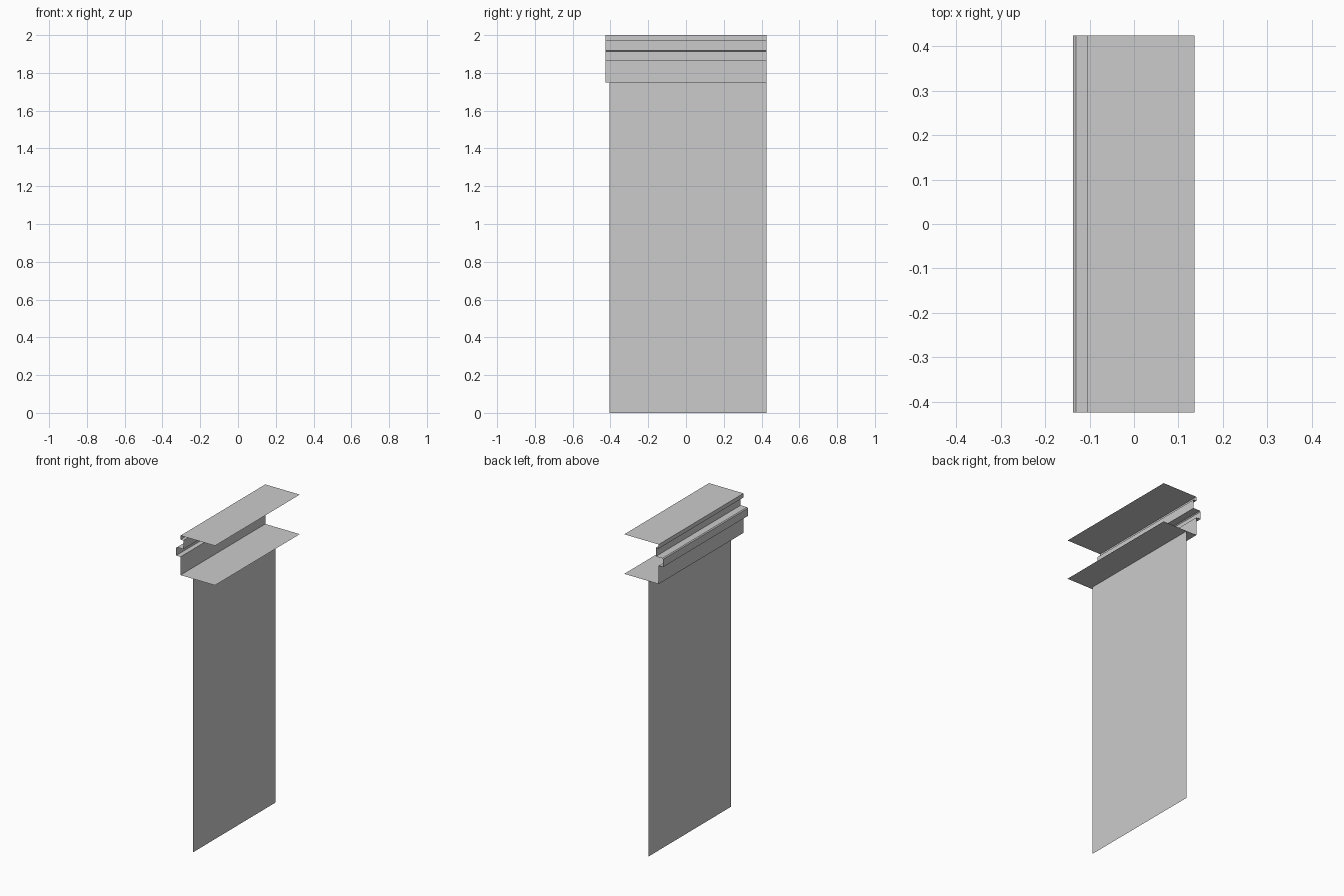
import bpy

if "Cube" in bpy.data.objects:
    bpy.data.objects.remove(bpy.data.objects["Cube"])


def extruded_sheet(name, profile, y0, y1):
    """Sweep an open (x, z) profile along y as a zero-thickness sheet."""
    n = len(profile)
    verts = [(x, y, z) for y in (y0, y1) for x, z in profile]
    faces = [(i, i + 1, n + i + 1, n + i) for i in range(n - 1)]
    mesh = bpy.data.meshes.new(name)
    mesh.from_pydata(verts, [], faces)
    obj = bpy.data.objects.new(name, mesh)
    bpy.context.collection.objects.link(obj)
    return obj


# Folded header: lower flange, back wall with moulding, top flange
header = [
    (0.136, 1.749), (-0.106, 1.749),                      # lower flange
    (-0.106, 1.865), (-0.137, 1.865),                     # wall, underside of moulding
    (-0.137, 1.914), (-0.131, 1.919), (-0.086, 1.919),    # bevelled moulding
    (-0.086, 1.974), (-0.106, 1.974),                     # recessed groove
    (-0.106, 2.0), (0.136, 2.0),                          # top lip and flange
]
extruded_sheet("header_trim", header, -0.425, 0.425)

# Tall thin panel hanging below the header
extruded_sheet("panel", [(-0.034, 0.0), (-0.034, 1.749)], -0.405, 0.425)
